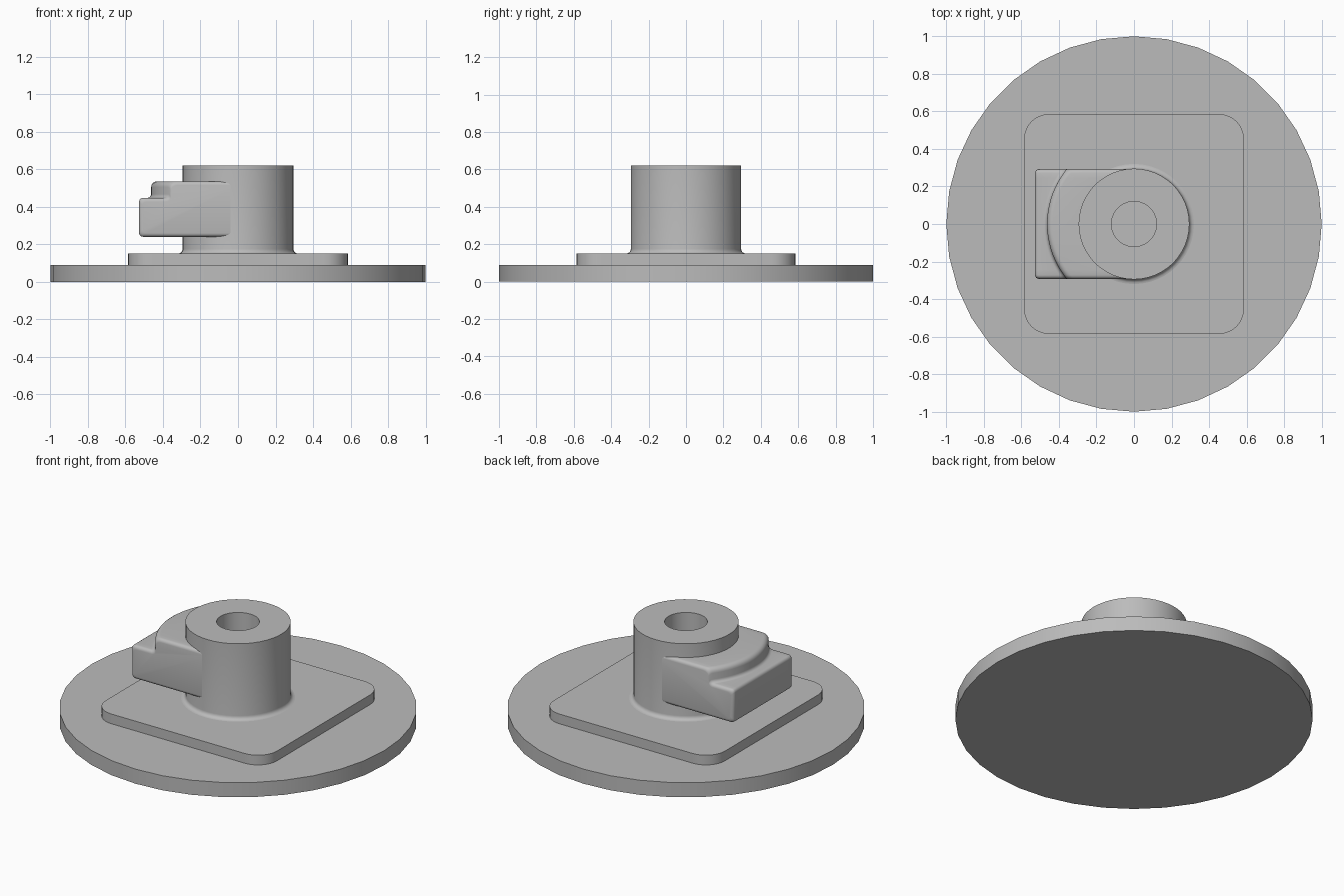
import bpy, bmesh
from math import sin, cos, pi, sqrt, radians

cube = bpy.data.objects.get("Cube")
if cube:
    bpy.data.objects.remove(cube, do_unlink=True)

grey = bpy.data.materials.new("plain grey")
grey.use_nodes = True
colour = (0.5, 0.5, 0.5, 1)
grey.diffuse_color = colour
grey.node_tree.nodes["Principled BSDF"].inputs["Base Color"].default_value = colour


def finish(name, bm):
    bmesh.ops.recalc_face_normals(bm, faces=bm.faces)
    mesh = bpy.data.meshes.new(name)
    bm.to_mesh(mesh)
    bm.free()
    mesh.materials.append(grey)
    obj = bpy.data.objects.new(name, mesh)
    bpy.context.collection.objects.link(obj)
    bpy.ops.object.select_all(action="DESELECT")
    obj.select_set(True)
    bpy.context.view_layer.objects.active = obj
    bpy.ops.object.shade_smooth_by_angle(angle=radians(35))
    return obj


def loft(name, rings):
    """Skin equal closed rings and cap both ends."""
    bm = bmesh.new()
    loops = [[bm.verts.new(p) for p in ring] for ring in rings]
    n = len(loops[0])
    for a, b in zip(loops, loops[1:]):
        for i in range(n):
            j = (i + 1) % n
            bm.faces.new((a[i], a[j], b[j], b[i]))
    bm.faces.new(loops[0])
    bm.faces.new(loops[-1])
    return finish(name, bm)


def circle(r, z, n):
    return [(r * cos(2 * pi * i / n), r * sin(2 * pi * i / n), z) for i in range(n)]


def rounded_square(half, r, z, steps=8):
    c = half - r
    pts = []
    for q, (sx, sy) in enumerate(((1, 1), (-1, 1), (-1, -1), (1, -1))):
        for k in range(steps + 1):
            a = (q + k / steps) * pi / 2
            pts.append((sx * c + r * cos(a), sy * c + r * sin(a), z))
    return pts


# Round base and square mounting plate
loft("base_disc", [circle(1, z, 36) for z in (0, 0.09)])
loft("mounting_plate", [rounded_square(0.585, 0.13, z) for z in (0.08, 0.15)])

# Hollow boss: foot fillet, wall, rim, then down the bore to its floor
FOOT = 0.025
wall = [(0.295 + FOOT * (1 - sin(a)), 0.15 + FOOT * (1 - cos(a)))
        for a in (k * pi / 10 for k in range(6))]
profile = wall + [(0.295, 0.62), (0.12, 0.62), (0.12, 0.16)]
loft("boss", [circle(r, z, 48) for r, z in profile])

# Side arm: cross-sections along y, with a step that is round about the boss axis
R, HALF, END = 0.02, 0.292, 0.527
arc = [k * pi / 8 for k in range(5)]


def arm_section(y, d):
    def on_ring(r):
        return -sqrt(r * r - y * y)
    inner = -sqrt(max(0.25 ** 2 - y * y, 0))
    end, low, mid, top = -END + d, 0.24 + d, 0.447 - d, 0.535 - d
    pts = [(inner, low)]
    pts += [(end + R * (1 - sin(a)), low + R * (1 - cos(a))) for a in arc]
    pts += [(end + R * (1 - cos(a)), mid - R * (1 - sin(a))) for a in arc]
    pts += [(on_ring(0.463 + R * (1 - sin(a))), mid + R * (1 - cos(a))) for a in arc]
    pts += [(on_ring(0.463 - 0.03 * (1 - cos(a))), top - 0.03 * (1 - sin(a))) for a in arc]
    pts.append((inner, top))
    return [(x, y, z) for x, z in pts]


edge = [(HALF - R * (1 - sin(a)), R * (1 - cos(a))) for a in reversed(arc)]
edge = [(HALF - R * (1 - cos(a)), R * (1 - sin(a))) for a in arc]
flat = HALF - R
middle = [(flat * k / 10, 0) for k in range(-9, 10)]
sections = [(-y, d) for y, d in edge] + middle + edge[::-1]
loft("side_arm", [arm_section(y, d) for y, d in sections])
